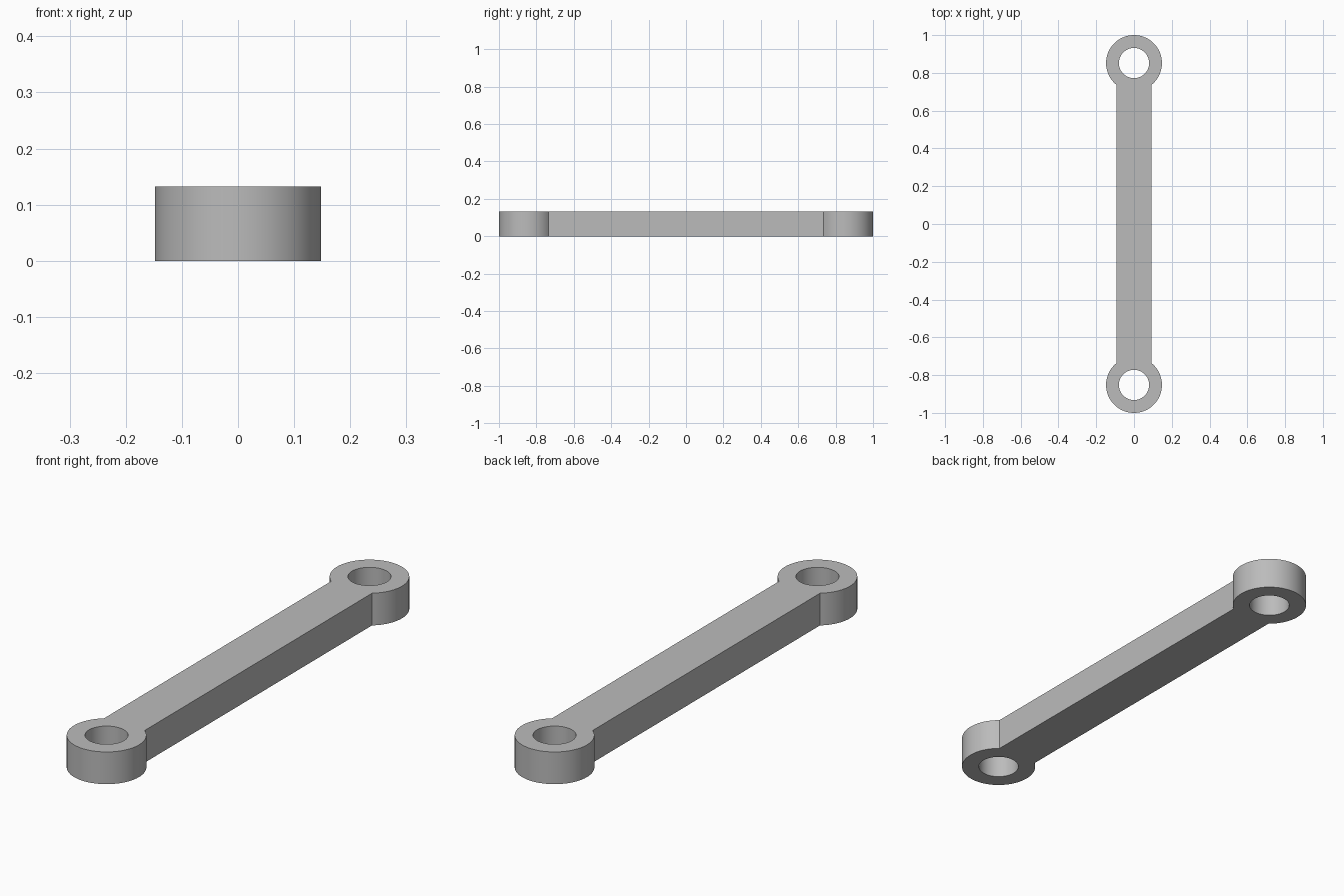
import bpy, bmesh, math

cube = bpy.data.objects.get("Cube")
if cube:
    bpy.data.objects.remove(cube, do_unlink=True)

# Main dimensions
EYE_R, HOLE_R, BAR_HALF, HEIGHT = 0.148, 0.08, 0.0925, 0.132
EYE_Y = 1 - EYE_R
SEGMENTS = 64

steel = bpy.data.materials.new("grey_metal")
steel.use_nodes = True
colour = (0.5, 0.5, 0.5, 1)
steel.diffuse_color = colour
steel.node_tree.nodes["Principled BSDF"].inputs["Base Color"].default_value = colour


def arc(cy, radius, start, sweep, count):
    """Points along an arc centred on the link's long axis."""
    return [(radius * math.cos(start + sweep * i / count),
             cy + radius * math.sin(start + sweep * i / count)) for i in range(count + 1)]


# Outline: two eye arcs that meet the straight bar at its edges
neck = math.acos(BAR_HALF / EYE_R)
sweep = math.pi + 2 * neck
outline = (arc(EYE_Y, EYE_R, -neck, sweep, SEGMENTS)
           + arc(-EYE_Y, EYE_R, math.pi - neck, sweep, SEGMENTS))
holes = [arc(y, HOLE_R, 0, math.tau, SEGMENTS)[:-1] for y in (EYE_Y, -EYE_Y)]

# Fill the profile around the holes and extrude it upward
bm = bmesh.new()
for loop in [outline] + holes:
    verts = [bm.verts.new((x, y, 0)) for x, y in loop]
    for a, b in zip(verts, verts[1:] + verts[:1]):
        bm.edges.new((a, b))
bmesh.ops.triangle_fill(bm, edges=bm.edges[:], use_beauty=True, normal=(0, 0, 1))
top = bmesh.ops.extrude_face_region(bm, geom=bm.faces[:], use_keep_orig=True)["geom"]
bmesh.ops.translate(bm, vec=(0, 0, HEIGHT),
                    verts=[g for g in top if isinstance(g, bmesh.types.BMVert)])
bmesh.ops.recalc_face_normals(bm, faces=bm.faces[:])

mesh = bpy.data.meshes.new("connecting_link")
bm.to_mesh(mesh)
bm.free()
mesh.materials.append(steel)
link = bpy.data.objects.new("connecting_link", mesh)
bpy.context.collection.objects.link(link)

# Smooth eyes and bores, crisp rims
bpy.ops.object.select_all(action="DESELECT")
link.select_set(True)
bpy.context.view_layer.objects.active = link
bpy.ops.object.shade_smooth_by_angle(angle=math.radians(30))
